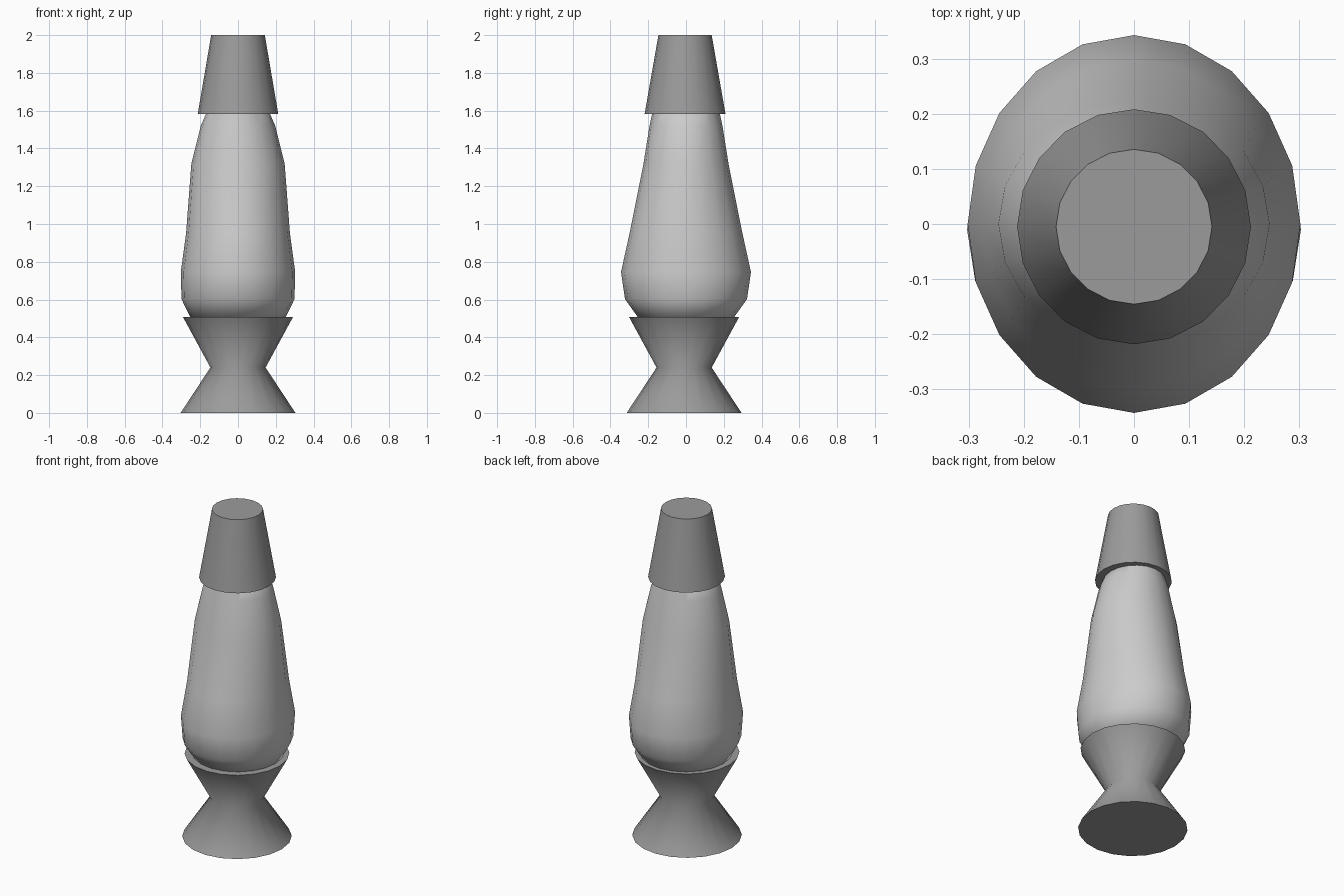
import bpy, bmesh, math

if "Cube" in bpy.data.objects:
    bpy.data.objects.remove(bpy.data.objects["Cube"])

SIDES = 20


def grey(name, v):
    mat = bpy.data.materials.new(name)
    mat.diffuse_color = (v, v, v, 1)
    mat.use_nodes = True
    mat.node_tree.nodes["Principled BSDF"].inputs["Base Color"].default_value = mat.diffuse_color
    return mat


def lathe(name, mat, rings, cy=0.0):
    """Closed stack of elliptical rings given as (z, x radius, y radius)."""
    bm = bmesh.new()
    loops = []
    for z, rx, ry in rings:
        loops.append([bm.verts.new((rx * math.cos(a), cy + ry * math.sin(a), z))
                      for a in (2 * math.pi * i / SIDES for i in range(SIDES))])
    for lo, hi in zip(loops, loops[1:]):
        for i in range(SIDES):
            j = (i + 1) % SIDES
            bm.faces.new((lo[i], lo[j], hi[j], hi[i]))
    bm.faces.new(loops[0][::-1])
    bm.faces.new(loops[-1])
    mesh = bpy.data.meshes.new(name)
    bm.to_mesh(mesh)
    bm.free()
    mesh.materials.append(mat)
    ob = bpy.data.objects.new(name, mesh)
    bpy.context.collection.objects.link(ob)
    bpy.ops.object.select_all(action='DESELECT')
    ob.select_set(True)
    bpy.context.view_layer.objects.active = ob
    bpy.ops.object.shade_smooth_by_angle(angle=math.radians(70))
    return ob


metal = grey("dark_metal", 0.33)
glass = grey("light_glass", 0.58)

# Hourglass foot
lathe("base", metal, [(0, 0.304, 0.304), (0.24, 0.146, 0.146), (0.507, 0.291, 0.291)], cy=-0.01)

# Oval glass bottle, ends hidden inside base and cap
lathe("glass_bottle", glass, [
    (0.49, 0.245, 0.243),
    (0.602, 0.299, 0.323),
    (0.745, 0.303, 0.344),
    (0.95, 0.275, 0.299),
    (1.32, 0.247, 0.225),
    (1.52, 0.197, 0.193),
    (1.65, 0.14, 0.165),
])

# Tapered cap
lathe("cap", metal, [(1.583, 0.213, 0.214), (2.0, 0.142, 0.141)], cy=-0.005)
